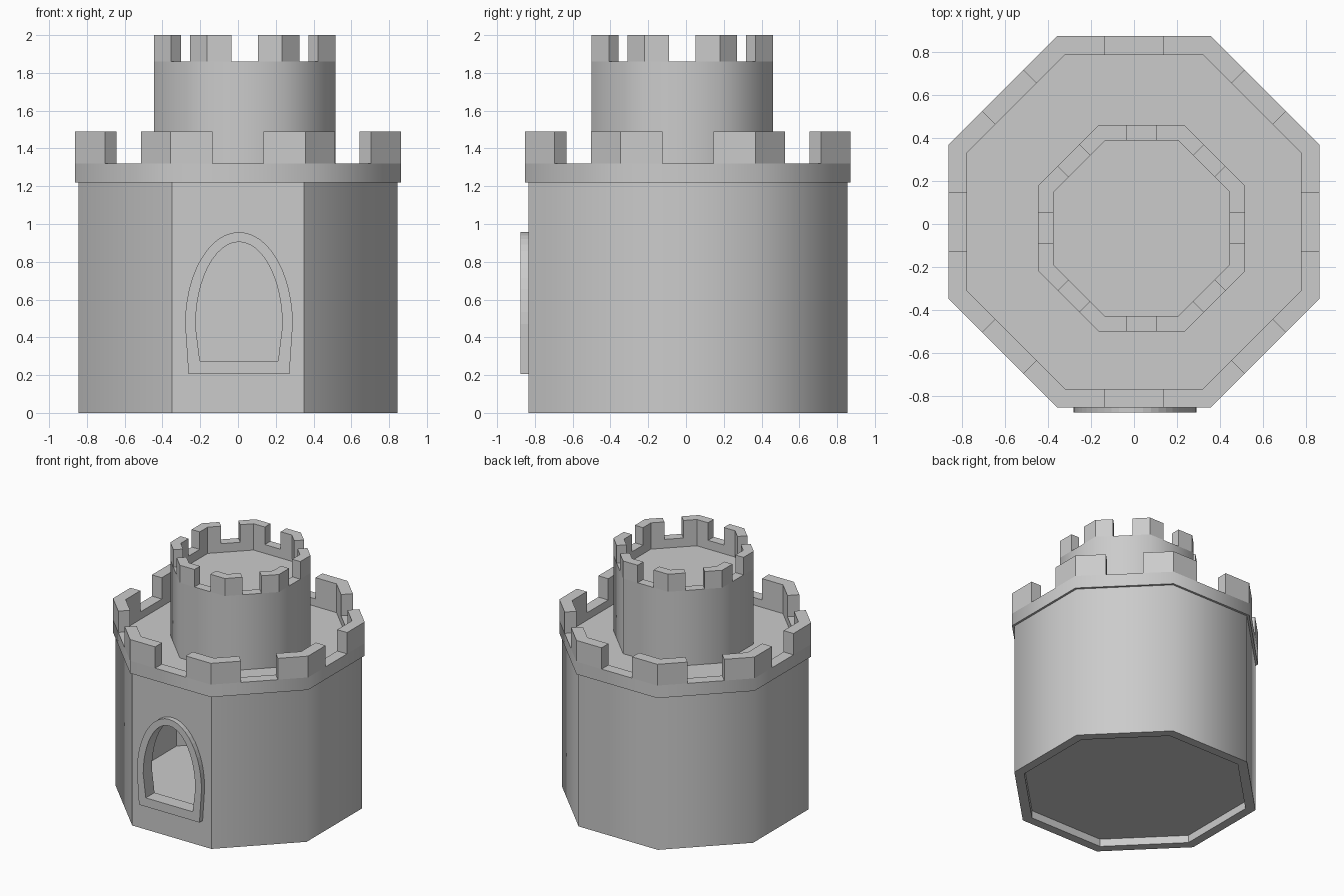
import bpy, bmesh
from math import pi, cos, sin
from mathutils import Vector

cube = bpy.data.objects.get("Cube")
if cube:
    bpy.data.objects.remove(cube, do_unlink=True)

stone = bpy.data.materials.new("grey stone")
stone.use_nodes = True
GREY = (0.6, 0.6, 0.6, 1)
stone.diffuse_color = GREY
stone.node_tree.nodes["Principled BSDF"].inputs["Base Color"].default_value = GREY

BASE = Vector((0, 0.01, 0))         # axis of the main tower
TURRET = Vector((0.035, -0.02, 0))  # axis of the upper turret


def finish(bm, name):
    bmesh.ops.recalc_face_normals(bm, faces=bm.faces)
    mesh = bpy.data.meshes.new(name)
    bm.to_mesh(mesh)
    bm.free()
    mesh.materials.append(stone)
    obj = bpy.data.objects.new(name, mesh)
    bpy.context.collection.objects.link(obj)
    return obj


def octagon(centre, apothem):
    r = apothem / cos(pi / 8)
    return [centre + Vector((r * cos(a), r * sin(a), 0))
            for a in ((i + 0.5) * pi / 4 for i in range(8))]


def prism(bm, points, shift):
    """Closed solid: a flat outline swept along a vector."""
    low = [bm.verts.new(p) for p in points]
    high = [bm.verts.new(p + shift) for p in points]
    bm.faces.new(low)
    bm.faces.new(high)
    for i in range(len(low)):
        j = (i + 1) % len(low)
        bm.faces.new((low[i], low[j], high[j], high[i]))


def ring(bm, outer, inner, shift):
    """Closed solid between two outlines; returns the outer side faces."""
    loops = [[bm.verts.new(p + s) for p in pts] for pts, s in
             ((outer, shift * 0), (outer, shift), (inner, shift), (inner, shift * 0))]
    sides = []
    n = len(outer)
    for k in range(4):
        a, b = loops[k], loops[(k + 1) % 4]
        for i in range(n):
            j = (i + 1) % n
            f = bm.faces.new((a[i], a[j], b[j], b[i]))
            if k == 0:
                sides.append(f)
    return sides


def wall(name, centre, outer, inner, z0, z1, flat_front=False):
    bm = bmesh.new()
    up = Vector((0, 0, z0))
    sides = ring(bm, [p + up for p in octagon(centre, outer)],
                 [p + up for p in octagon(centre, inner)], Vector((0, 0, z1 - z0)))
    for f in sides:
        mid = f.calc_center_median() - centre
        f.smooth = not (flat_front and mid.y < -0.95 * outer)
    return finish(bm, name)


def slab(name, centre, apothem, z0, z1):
    bm = bmesh.new()
    prism(bm, [p + Vector((0, 0, z0)) for p in octagon(centre, apothem)],
          Vector((0, 0, z1 - z0)))
    return finish(bm, name)


def merlons(name, centre, outer, inner, notch, z0, z1):
    """Corner blocks left standing between a notch in the middle of each side."""
    bm = bmesh.new()
    rings = octagon(centre, outer), octagon(centre, inner)
    up = Vector((0, 0, z0))
    for i in range(8):
        bends = []
        for pts in rings:
            here = pts[i]
            trio = []
            for other in (pts[i - 1], pts[(i + 1) % 8]):
                mid = (here + other) / 2
                trio.append(mid + (here - other).normalized() * notch / 2 + up)
            bends.append([trio[0], here + up, trio[1]])
        prism(bm, bends[0] + bends[1][::-1], Vector((0, 0, z1 - z0)))
    return finish(bm, name)


def arch(half, foot, bottom, spring, top, y):
    """Elliptical arch outline standing in the xz plane."""
    steps = 24
    pts = [Vector((half * cos(pi * i / steps), y,
                   spring + (top - spring) * sin(pi * i / steps)))
           for i in range(steps + 1)]
    pts += [Vector((-foot, y, bottom)), Vector((foot, y, bottom))]
    return [p + Vector((0.005, 0, 0)) for p in pts]


# Main tower with its arched doorway cut through the front
body = wall("tower_wall", BASE, 0.845, 0.775, 0, 1.22, flat_front=True)
opening = dict(half=0.23, foot=0.207, bottom=0.275, spring=0.46, top=0.905)
bm = bmesh.new()
prism(bm, arch(y=-1, **opening), Vector((0, 0.5, 0)))
cutter = finish(bm, "doorway_cutter")
cutter.hide_render = True
cut = body.modifiers.new("doorway", 'BOOLEAN')
cut.operation = 'DIFFERENCE'
cut.solver = 'EXACT'
cut.object = cutter
bpy.context.view_layer.objects.active = body
bpy.ops.object.modifier_apply(modifier=cut.name)
bpy.data.objects.remove(cutter, do_unlink=True)

# Raised door surround
bm = bmesh.new()
ring(bm, arch(0.285, 0.267, 0.205, 0.47, 0.957, -0.875),
     arch(y=-0.875, **opening), Vector((0, 0.045, 0)))
finish(bm, "door_surround")

# Floor of the hollow room, raised above the foot of the wall
slab("room_floor", BASE, 0.78, 0.06, 0.075)

# Lower battlements and roof deck
wall("lower_parapet", BASE, 0.862, 0.775, 1.22, 1.32)
slab("roof_deck", BASE, 0.78, 1.225, 1.26)
merlons("lower_merlons", BASE, 0.862, 0.775, 0.27, 1.32, 1.49)

# Upper turret
wall("turret_wall", TURRET, 0.48, 0.408, 1.24, 1.86)
slab("turret_deck", TURRET, 0.412, 1.76, 1.79)
merlons("turret_merlons", TURRET, 0.48, 0.408, 0.14, 1.86, 2.0)
